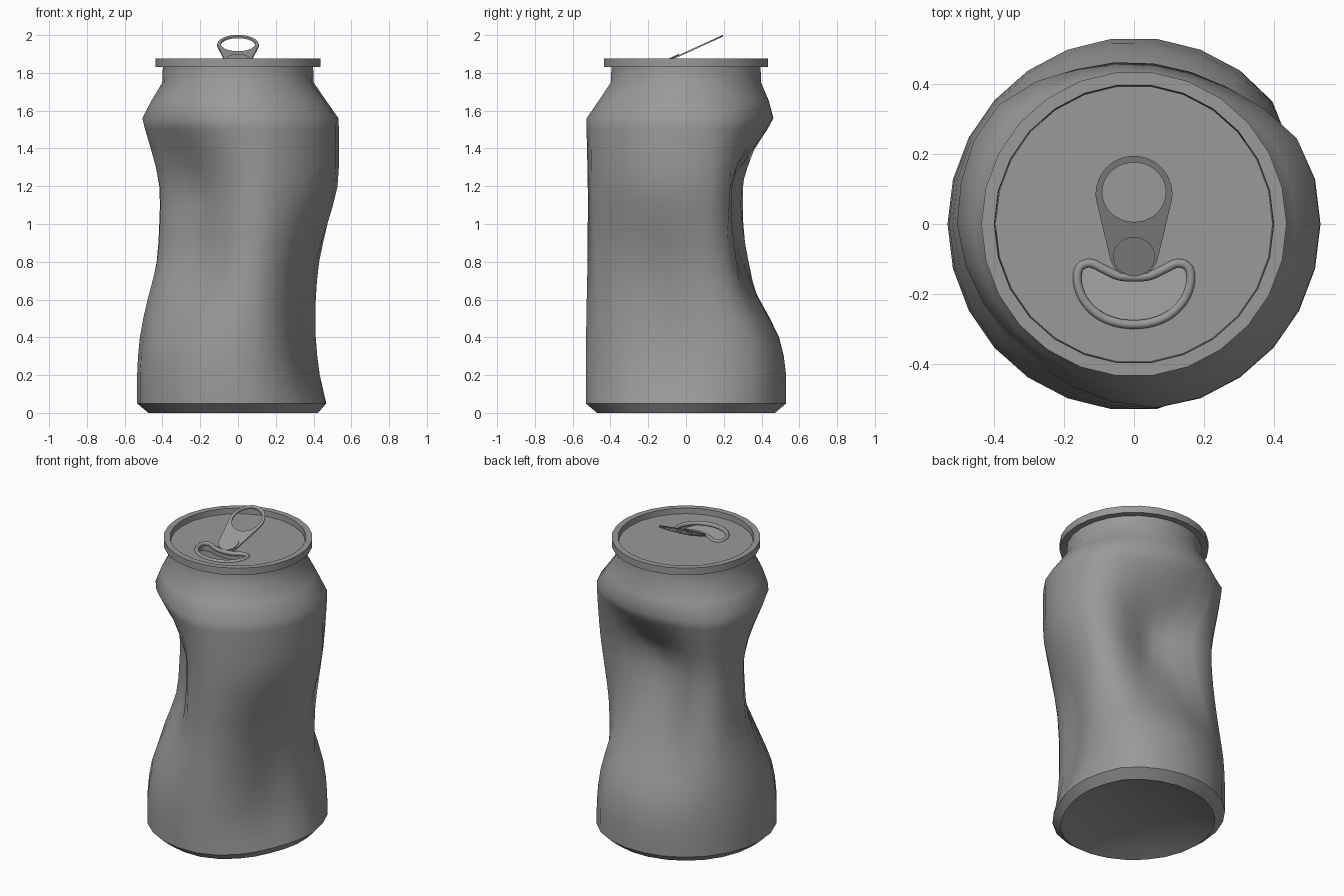
import bpy, bmesh, math
from mathutils import Vector

if "Cube" in bpy.data.objects:
    bpy.data.objects.remove(bpy.data.objects["Cube"])

SIDES = 26
R = 0.534
GREY = bpy.data.materials.new("dark_grey")
GREY.diffuse_color = (.32, .32, .32, 1)
GREY.use_nodes = True
GREY.node_tree.nodes["Principled BSDF"].inputs["Base Color"].default_value = GREY.diffuse_color


def spline(vals, t, cyclic=False):
    """Uniform Catmull-Rom through numbers or vectors."""
    i, n = math.floor(t), len(vals)
    f = t - i
    g = (lambda j: vals[j % n]) if cyclic else (lambda j: vals[max(0, min(n - 1, j))])
    a, b, c, d = g(i - 1), g(i), g(i + 1), g(i + 2)
    return (b * 2 + (c - a) * f + (a * 2 - b * 5 + c * 4 - d) * f ** 2
            + (b * 3 - a - c * 3 + d) * f ** 3) * 0.5


def finish(name, bm, angle=40, recalc=True):
    if recalc:
        bmesh.ops.recalc_face_normals(bm, faces=bm.faces)
    me = bpy.data.meshes.new(name)
    bm.to_mesh(me)
    bm.free()
    me.materials.append(GREY)
    ob = bpy.data.objects.new(name, me)
    bpy.context.collection.objects.link(ob)
    bpy.ops.object.select_all(action='DESELECT')
    ob.select_set(True)
    bpy.context.view_layer.objects.active = ob
    bpy.ops.object.shade_smooth_by_angle(angle=math.radians(angle))
    return ob


def bridge(bm, a, b):
    n = len(a)
    for i in range(n):
        j = (i + 1) % n
        bm.faces.new((a[i], a[j], b[j], b[i]))


# Dents: first side index, depth around the can, strength every 0.2 in height
DENTS = [
    (2, [.025, .165, .275, .32, .33, .315, .28, .175, .068, .024, .015],
     [0, 0, .12, .45, .75, .98, 1, .53, .15, 0]),
    (10, [.01, .045, .09, .12, .165, .21, .235, .22, .165, .09, .01],
     [0, 0, .12, .46, .88, 1, 1, .6, .14, 0]),
    (-5, [.03, .08, .13, .17, .17, .145, .11, .07, .01],
     [.4, .8, 1, 1, .83, .42, .05, 0, 0, 0]),
]


def dent(k, z):
    total = 0
    for start, around, heights in DENTS:
        i = (k - start) % SIDES
        if i < len(around):
            total += around[i] * max(0, spline(heights, z / 0.2))
    return total


def lathe(name, profile, angle):
    """Revolve a profile running outward and upward, pushed in by the dents."""
    bm = bmesh.new()
    rings = []
    for r, z in profile:
        ring = []
        for k in range(SIDES):
            a = 2 * math.pi * k / SIDES
            q = r - dent(k, z) * r / R if z < 1.7 else r
            ring.append(bm.verts.new((q * math.cos(a), q * math.sin(a), z)))
        rings.append(ring)
    for a, b in zip(rings, rings[1:]):
        bridge(bm, a, b)
    bmesh.ops.remove_doubles(bm, verts=bm.verts, dist=.0001)
    return finish(name, bm, angle, recalc=False)


# Domed base, dented wall with shoulder and neck, and rim
lathe("can_base", [(0, .08), (.12, .075), (.25, .06), (.37, .035), (.475, 0), (R, .05)], 20)
lathe("can_wall", [(R, .05)] + [(R, z / 10) for z in range(1, 16)]
      + [(.532, 1.56), (.465, 1.655), (.40, 1.75), (.398, 1.83)], 100)
lathe("can_rim", [(.398, 1.83), (.437, 1.83), (.437, 1.875), (.40, 1.875), (.398, 1.83)], 40)

# Lid disc
bm = bmesh.new()
loops = [[bm.verts.new((.397 * math.cos(a), .397 * math.sin(a), z))
          for a in (2 * math.pi * k / SIDES for k in range(SIDES))] for z in (1.77, 1.84)]
bridge(bm, *loops)
for loop in loops:
    bm.faces.new(loop)
lid = finish("lid", bm)

# Bean-shaped mouth outline, mirrored from one half
half = [(0, -.152), (.045, -.148), (.085, -.13), (.125, -.112), (.156, -.125),
        (.162, -.165), (.145, -.215), (.105, -.258), (.055, -.281), (0, -.288)]
pts = [Vector(p) for p in half] + [Vector((-x, y)) for x, y in half[-2:0:-1]]
outline = [spline(pts, i / 4, True) for i in range(len(pts) * 4)]

# Sunken mouth panel cut into the lid, sloping down toward the back
bm = bmesh.new()
top = [bm.verts.new((p.x, p.y, 1.9)) for p in outline]
low = [bm.verts.new((p.x, p.y, 1.832 - .25 * (p.y + .288))) for p in outline]
bridge(bm, low, top)
bm.faces.new(top)
bm.faces.new(low)
cutter = finish("mouth_cutter", bm)
cutter.hide_render = True
mod = lid.modifiers.new("mouth", 'BOOLEAN')
mod.operation = 'DIFFERENCE'
mod.object = cutter
bpy.context.view_layer.objects.active = lid
bpy.ops.object.modifier_apply(modifier=mod.name)
bpy.data.objects.remove(cutter)

# Raised bead around the mouth
bm = bmesh.new()
n = len(outline)
loops = []
for i, p in enumerate(outline):
    t = (outline[(i + 1) % n] - outline[i - 1]).normalized()
    loops.append([bm.verts.new((p.x + t.y * .013 * math.cos(a), p.y - t.x * .013 * math.cos(a),
                                1.838 + .013 * math.sin(a)))
                  for a in (2 * math.pi * j / 10 for j in range(10))])
for i in range(n):
    bridge(bm, loops[i], loops[(i + 1) % n])
finish("mouth_bead", bm, 60)


# Pull tab, tilted up toward the back
def tilt(x, y, lift):
    return (x, y, 1.862 + .456 * (y + .09) + lift)


bm = bmesh.new()
loops = [[], [], [], []]
for i in range(48):
    a = 2 * math.pi * i / 48
    c, s = math.cos(a), math.sin(a)
    cy, r = (.085, .11) if s >= -.235 else (-.083, .07)
    for loop, (x, y, h) in zip(loops, [(r * c, cy + r * s, 0), (r * c, cy + r * s, .009),
                                       (.091 * c, .091 + .085 * s, .009),
                                       (.091 * c, .091 + .085 * s, 0)]):
        loop.append(bm.verts.new(tilt(x, y, h)))
for i in range(4):
    bridge(bm, loops[i], loops[(i + 1) % 4])
finish("pull_tab", bm)

# Rivet disc on the tab
bm = bmesh.new()
low, top = [[bm.verts.new(tilt(.06 * math.cos(a), -.093 + .056 * math.sin(a), h))
             for a in (2 * math.pi * i / 32 for i in range(32))] for h in (.004, .015)]
bridge(bm, low, top)
bm.faces.new(top)
bm.faces.new(low)
finish("tab_rivet", bm)
